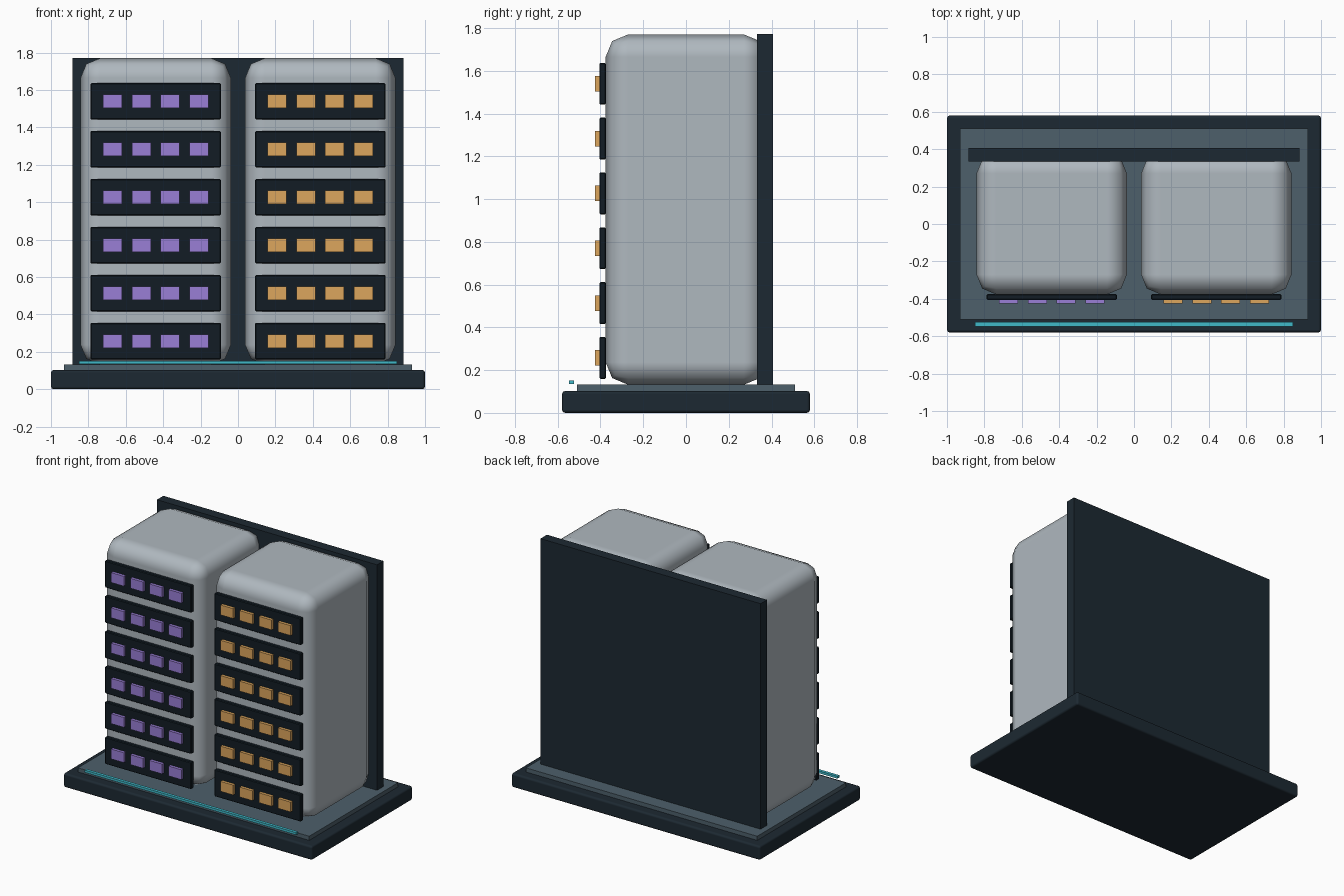
import bpy, math

if "Cube" in bpy.data.objects:
    bpy.data.objects.remove(bpy.data.objects["Cube"])


def material(name, rgb):
    m = bpy.data.materials.new(name)
    m.diffuse_color = (*rgb, 1)
    m.use_nodes = True
    m.node_tree.nodes["Principled BSDF"].inputs["Base Color"].default_value = m.diffuse_color
    return m


NAVY = material("navy", (0.012, 0.022, 0.032))
SLATE = material("slate", (0.075, 0.115, 0.145))
SHELL = material("shell", (0.43, 0.48, 0.52))
BLACK = material("black", (0.006, 0.012, 0.018))
PURPLE = material("purple", (0.32, 0.21, 0.67))
AMBER = material("amber", (0.72, 0.38, 0.11))
CYAN = material("cyan", (0.05, 0.48, 0.58))


def box(name, x, y, z, mat, bevel=0, segments=1):
    """Box from (min, max) ranges, with an optional bevel."""
    ranges = (x, y, z)
    bpy.ops.mesh.primitive_cube_add(size=1, location=[(a + b) / 2 for a, b in ranges])
    ob = bpy.context.object
    ob.name = name
    ob.scale = [b - a for a, b in ranges]
    bpy.ops.object.transform_apply(location=False, rotation=False, scale=True)
    ob.data.materials.append(mat)
    if bevel:
        mod = ob.modifiers.new("bevel", "BEVEL")
        mod.width = bevel
        mod.segments = segments
        if segments > 1:
            mod.harden_normals = True
            ob.data.shade_smooth()
    return ob


# Plinth, deck and back panel
box("base", (-1, 1), (-0.58, 0.58), (0, 0.103), NAVY, 0.015, 2)
box("deck", (-0.93, 0.93), (-0.51, 0.51), (0.10, 0.133), SLATE)
box("back_panel", (-0.885, 0.885), (0.333, 0.407), (0.13, 1.772), NAVY)

# Floor light strip along the front
box("floor_light", (-0.85, 0.85), (-0.547, -0.525), (0.135, 0.152), CYAN)

# Two cabinets, each with six racks of four lights
for side, cx, glow in (("left", -0.44, PURPLE), ("right", 0.44, AMBER)):
    box(f"{side}_cabinet", (cx - 0.402, cx + 0.402), (-0.376, 0.376),
        (0.132, 1.77), SHELL, 0.105, 2)
    for row in range(6):
        z = 0.257 + row * 0.2565
        box(f"{side}_rack_{row + 1}", (cx - 0.348, cx + 0.348),
            (-0.405, -0.375), (z - 0.098, z + 0.098), BLACK, 0.005)
        for col in range(4):
            x = cx + (col - 1.5) * 0.154
            box(f"{side}_light_{row + 1}_{col + 1}", (x - 0.051, x + 0.051),
                (-0.426, -0.40), (z - 0.036, z + 0.036), glow)
